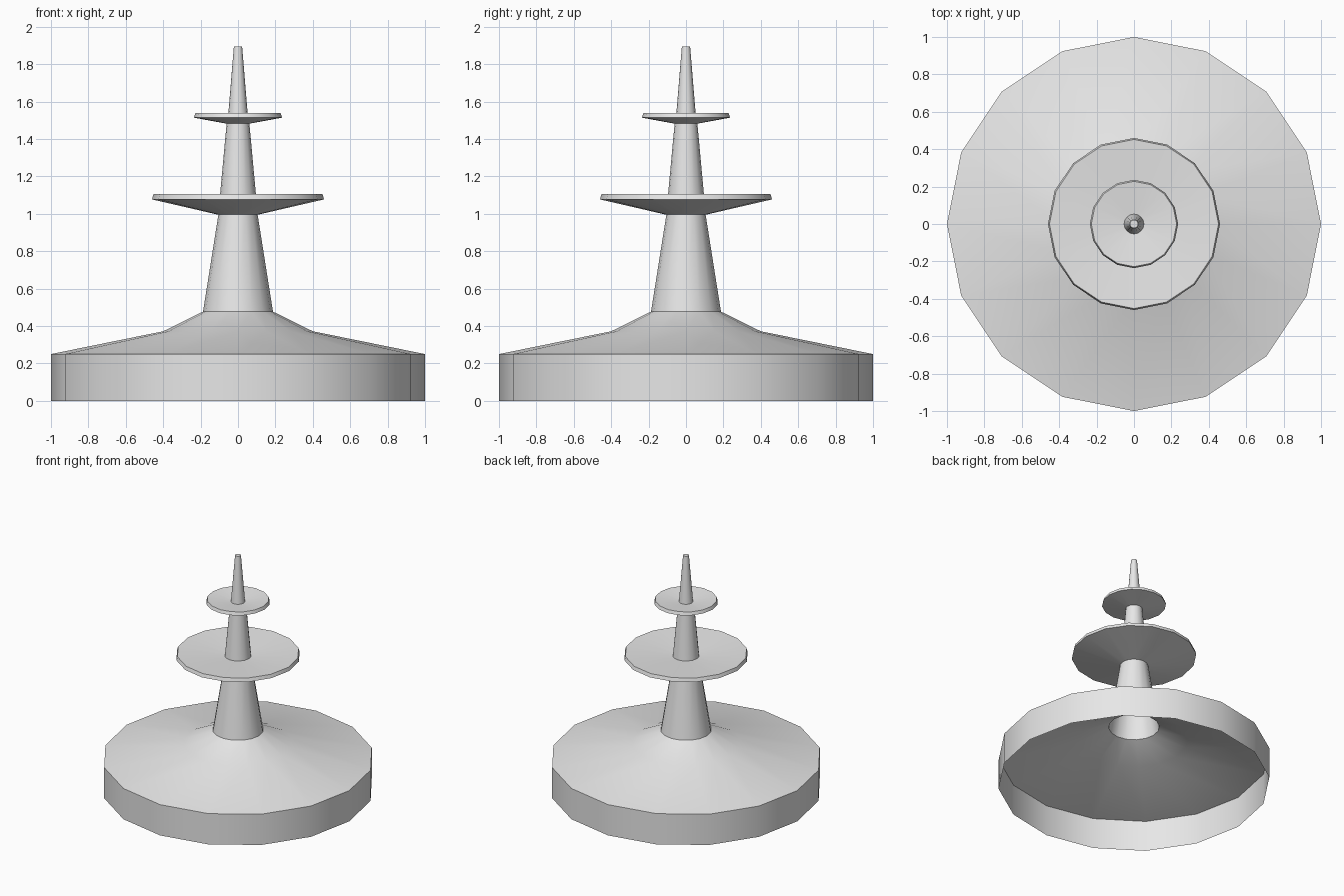
import bpy, bmesh, math

if "Cube" in bpy.data.objects:
    bpy.data.objects.remove(bpy.data.objects["Cube"])

SIDES = 16

stone = bpy.data.materials.new("light grey")
stone.diffuse_color = (0.8, 0.8, 0.8, 1)
stone.use_nodes = True
stone.node_tree.nodes["Principled BSDF"].inputs["Base Color"].default_value = stone.diffuse_color


def lathe(name, profile, cap_top=False):
    """Spin (radius, height) points around z into an open shell."""
    bm = bmesh.new()
    rings = []
    for r, z in profile:
        rings.append([bm.verts.new((r * math.cos(2 * math.pi * i / SIDES),
                                    r * math.sin(2 * math.pi * i / SIDES), z))
                      for i in range(SIDES)])
    for low, high in zip(rings, rings[1:]):
        for i in range(SIDES):
            j = (i + 1) % SIDES
            bm.faces.new((low[i], low[j], high[j], high[i]))
    if cap_top:
        bm.faces.new(rings[-1])
    mesh = bpy.data.meshes.new(name)
    bm.to_mesh(mesh)
    bm.free()
    mesh.materials.append(stone)
    ob = bpy.data.objects.new(name, mesh)
    bpy.context.collection.objects.link(ob)
    bpy.ops.object.select_all(action='DESELECT')
    ob.select_set(True)
    bpy.context.view_layer.objects.active = ob
    bpy.ops.object.shade_smooth_by_angle(angle=math.radians(30))
    return ob


# Hollow drum with a sloping roof, open underneath
lathe("base", [(1.0, 0), (1.0, 0.25), (0.40, 0.372), (0.187, 0.477)])

# Tapering column sections
lathe("lower_column", [(0.187, 0.477), (0.105, 0.995)])
lathe("middle_column", [(0.098, 1.08), (0.061, 1.482)])
lathe("spire", [(0.053, 1.52), (0.022, 1.895)], cap_top=True)

# Shallow dishes: flared underside, thin rim, slightly sunken top
lathe("large_dish", [(0.105, 0.995), (0.46, 1.077), (0.452, 1.105), (0.098, 1.08)])
lathe("small_dish", [(0.061, 1.482), (0.236, 1.514), (0.228, 1.539), (0.053, 1.52)])
